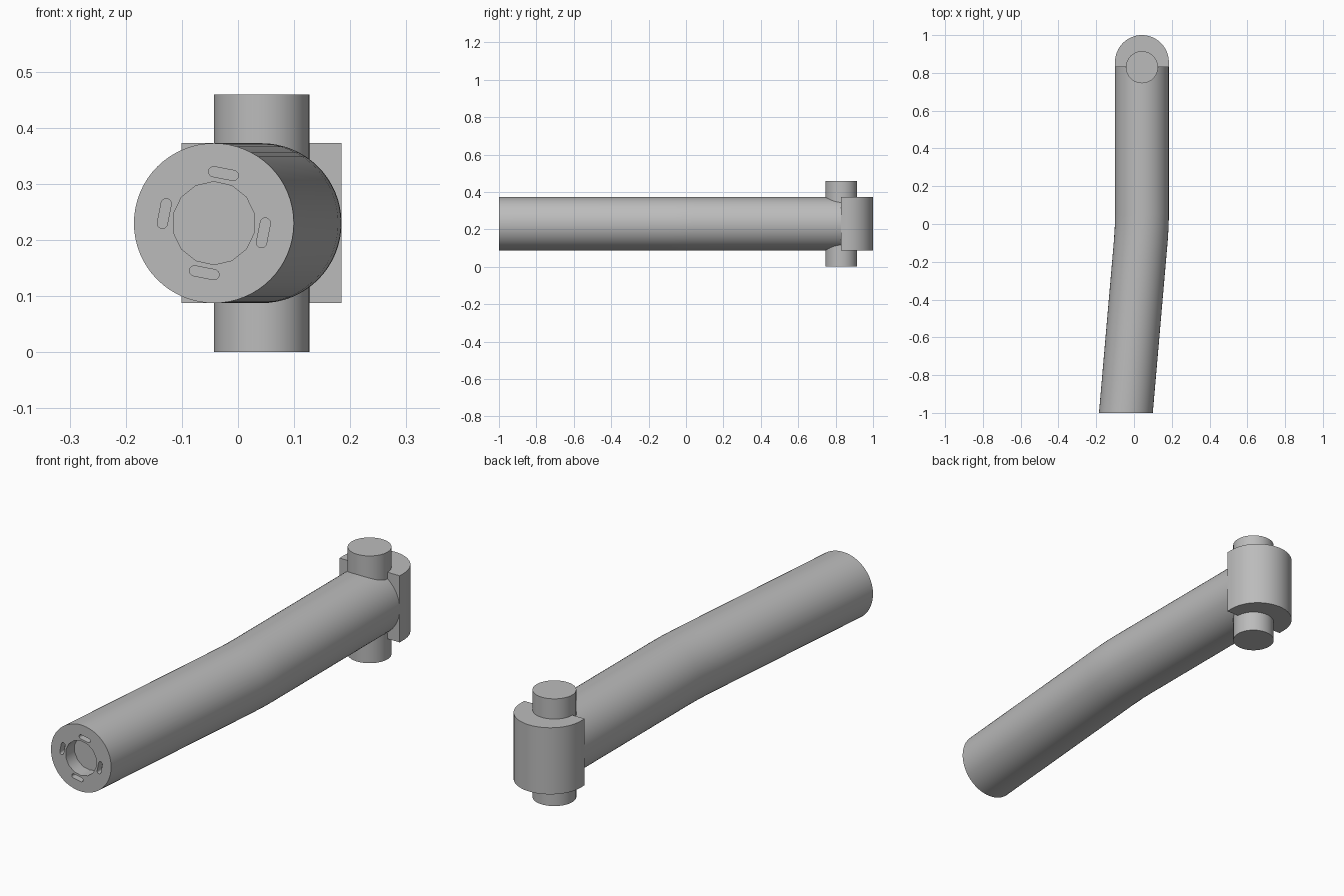
import bpy, bmesh, math
from mathutils import Matrix, Vector

cube = bpy.data.objects.get("Cube")
if cube:
    bpy.data.objects.remove(cube, do_unlink=True)

MID_Z, RADIUS = 0.23, 0.1425
FRONT = Vector((-0.043, -1.0, MID_Z))
REAR_X, PIN_Y = 0.042, 0.83

grey = bpy.data.materials.new("plain grey")
grey.use_nodes = True
grey.diffuse_color = (0.5, 0.5, 0.5, 1)
grey.node_tree.nodes["Principled BSDF"].inputs["Base Color"].default_value = (0.5, 0.5, 0.5, 1)


def loft(name, rings):
    """Skin a list of point rings and cap both ends."""
    bm = bmesh.new()
    loops = [[bm.verts.new(p) for p in ring] for ring in rings]
    n = len(loops[0])
    for a, b in zip(loops, loops[1:]):
        for i in range(n):
            j = (i + 1) % n
            bm.faces.new((a[i], a[j], b[j], b[i]))
    bm.faces.new(loops[0])
    bm.faces.new(loops[-1])
    bmesh.ops.recalc_face_normals(bm, faces=bm.faces)
    mesh = bpy.data.meshes.new(name)
    bm.to_mesh(mesh)
    bm.free()
    mesh.materials.append(grey)
    obj = bpy.data.objects.new(name, mesh)
    bpy.context.collection.objects.link(obj)
    return obj


def arc(radius, count, start=0.0, sweep=math.tau, closed=True):
    steps = count if closed else count - 1
    return [(radius * math.cos(start + sweep * i / steps),
             radius * math.sin(start + sweep * i / steps)) for i in range(count)]


def select_only(obj):
    bpy.ops.object.select_all(action='DESELECT')
    obj.select_set(True)
    bpy.context.view_layer.objects.active = obj


def cut(target, cutter):
    cutter.hide_render = True
    mod = target.modifiers.new("cut", 'BOOLEAN')
    mod.operation, mod.solver, mod.object = 'DIFFERENCE', 'EXACT', cutter
    select_only(target)
    bpy.ops.object.modifier_apply(modifier=mod.name)
    bpy.data.objects.remove(cutter, do_unlink=True)


def front_cutter(name, outline, depth):
    """Extrude an x-z outline into the front face of the handle."""
    return loft(name, [[FRONT + Vector((x, y, z)) for x, z in outline]
                       for y in (-0.05, depth)])


# Gently bent round handle
path = [(FRONT.x, -1.0), (0.036, -0.09), (0.041, -0.01), (REAR_X, 0.05), (REAR_X, 0.86)]
handle = loft("bent_handle", [[(x + u, y, MID_Z + v) for u, v in arc(RADIUS, 64)]
                              for x, y in path])

# Round socket in the front face
cut(handle, front_cutter("socket_cutter", arc(0.074, 14, math.pi / 14), 0.06))

# Four slots around the socket
half, r = 0.018, 0.009
slot = [(x + half, z) for x, z in arc(r, 9, -math.pi / 2, math.pi, False)]
slot += [(x - half, z) for x, z in arc(r, 9, math.pi / 2, math.pi, False)]
for k in range(4):
    turn = Matrix.Rotation(math.radians(-11 + 90 * k), 2)
    outline = [turn @ Vector((x, z + 0.09)) for x, z in slot]
    cut(handle, front_cutter("slot_cutter", outline, 0.03))

# Rounded end block behind the pin
back = [(REAR_X + x, 1 - RADIUS + y) for x, y in arc(RADIUS, 33, 0, math.pi, False)]
back += [(REAR_X - RADIUS, PIN_Y), (REAR_X + RADIUS, PIN_Y)]
block = loft("end_block", [[(x, y, MID_Z + s * RADIUS) for x, y in back] for s in (-1, 1)])

# Vertical pivot pin
pin = loft("pivot_pin", [[(REAR_X + x, PIN_Y + y, z) for x, y in arc(0.085, 48)]
                         for z in (0, 0.459)])

for obj in (handle, block, pin):
    select_only(obj)
    bpy.ops.object.shade_smooth_by_angle(angle=math.radians(30))
